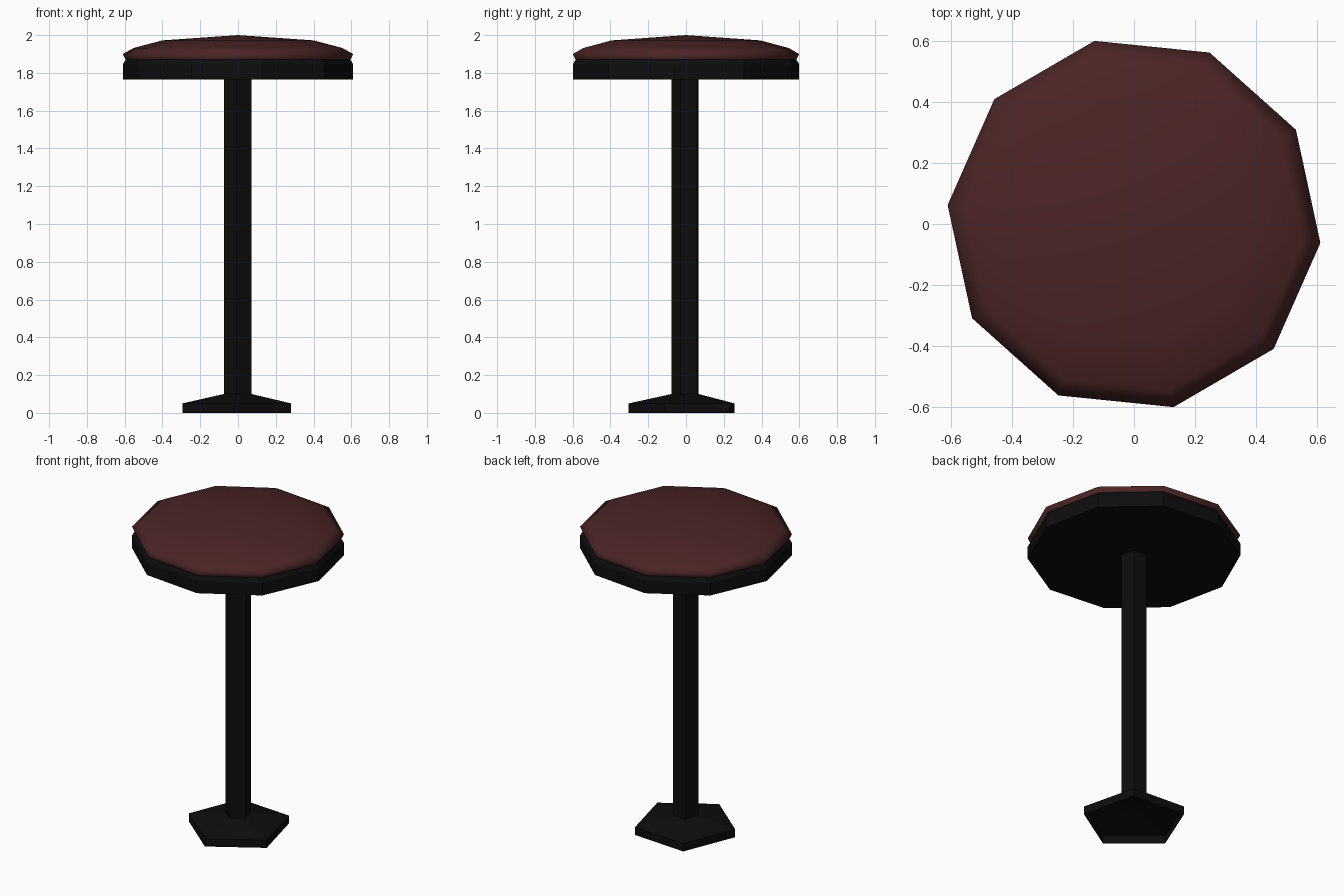
import bpy, bmesh
from math import cos, sin, radians, tau

cube = bpy.data.objects.get("Cube")
if cube:
    bpy.data.objects.remove(cube)


def material(name, rgb):
    m = bpy.data.materials.new(name)
    m.use_nodes = True
    m.diffuse_color = (*rgb, 1)
    m.node_tree.nodes["Principled BSDF"].inputs["Base Color"].default_value = (*rgb, 1)
    return m


def lathe(name, profile, sides, turn, mat, smooth=False):
    """Turn a (radius, height) profile, listed upwards on the outside, into a faceted solid."""
    bm = bmesh.new()
    rings = []
    for r, z in profile:
        if r == 0:
            rings.append([bm.verts.new((0, 0, z))] * sides)
        else:
            angles = [radians(turn) + tau * i / sides for i in range(sides)]
            rings.append([bm.verts.new((r * cos(a), r * sin(a), z)) for a in angles])
    for low, high in zip(rings, rings[1:]):
        for i in range(sides):
            j = (i + 1) % sides
            corners = dict.fromkeys((low[i], low[j], high[j], high[i]))
            bm.faces.new(list(corners)).smooth = smooth
    mesh = bpy.data.meshes.new(name)
    bm.to_mesh(mesh)
    bm.free()
    mesh.materials.append(mat)
    obj = bpy.data.objects.new(name, mesh)
    bpy.context.collection.objects.link(obj)
    return obj


black = material("black metal", (0.004, 0.004, 0.004))
red = material("dark red leather", (0.07, 0.018, 0.018))

# Hollow five-sided foot, sloping up to the post
lathe("base", [(0.304, 0), (0.304, 0.05), (0.077, 0.1), (0.055, 0.105)], 5, 50, black)

# Post, closed at its lower end
lathe("post", [(0, 0.105), (0.055, 0.105), (0.077, 0.1), (0.077, 1.77)], 5, 50, black)

# Ten-sided seat pan with a bevelled upper edge
lathe("seat_pan", [(0, 1.765), (0.613, 1.765), (0.613, 1.845), (0.598, 1.87), (0, 1.87)],
      10, -5.8, black)

# Domed cushion
lathe("cushion", [(0.598, 1.87), (0.613, 1.9), (0.555, 1.932), (0.402, 1.972), (0, 2)],
      10, -5.8, red, smooth=True)
